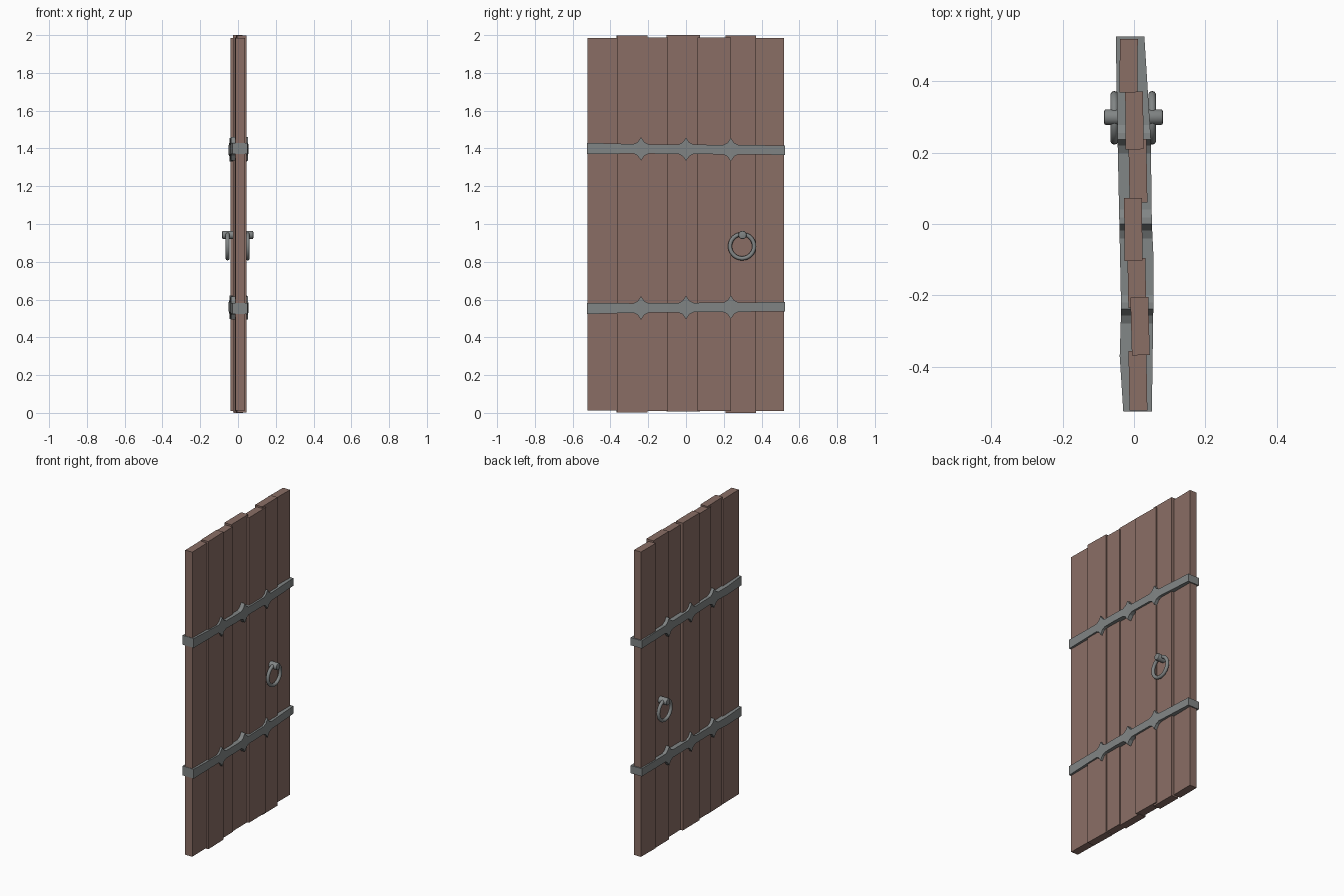
import bpy, bmesh, math
from mathutils import Matrix, Vector

cube = bpy.data.objects.get("Cube")
if cube:
    bpy.data.objects.remove(cube)


def material(name, color):
    mat = bpy.data.materials.new(name)
    mat.use_nodes = True
    mat.diffuse_color = color
    mat.node_tree.nodes["Principled BSDF"].inputs["Base Color"].default_value = color
    return mat


wood = material("brown wood", (0.254, 0.156, 0.130, 1))
iron = material("grey iron", (0.22, 0.235, 0.235, 1))


def finish(name, bm, mat, smooth=False):
    bmesh.ops.recalc_face_normals(bm, faces=bm.faces)
    mesh = bpy.data.meshes.new(name)
    bm.to_mesh(mesh)
    bm.free()
    mesh.materials.append(mat)
    obj = bpy.data.objects.new(name, mesh)
    bpy.context.collection.objects.link(obj)
    if smooth:
        bpy.ops.object.select_all(action="DESELECT")
        bpy.context.view_layer.objects.active = obj
        obj.select_set(True)
        bpy.ops.object.shade_smooth_by_angle(angle=math.radians(40))
    return obj


# Planks: y start, y end, x centre, bottom, top, slight twist in degrees
planks = [
    (-0.522, -0.355, 0.011, 0.012, 1.986, 1),
    (-0.367, -0.205, 0.017, 0.003, 1.997, 1.5),
    (-0.235, -0.095, 0.008, 0.010, 1.988, 1),
    (-0.103, 0.073, -0.002, 0.008, 2.000, 0.5),
    (0.060, 0.237, 0.011, 0.010, 1.987, 1),
    (0.209, 0.370, 0.001, 0.000, 1.998, 0.5),
    (0.368, 0.518, -0.015, 0.010, 1.986, -0.5),
]
for i, (y0, y1, x, z0, z1, twist) in enumerate(planks):
    bm = bmesh.new()
    bmesh.ops.create_cube(bm, size=1)
    place = (Matrix.Translation((x, (y0 + y1) / 2, (z0 + z1) / 2))
             @ Matrix.Rotation(math.radians(twist), 4, "Z")
             @ Matrix.Diagonal((0.05, y1 - y0, z1 - z0, 1)))
    bm.transform(place)
    finish(f"plank_{i + 1}", bm, wood)


# Straps: a band wrapped round the planks, with pointed flares on both faces
def interpolate(points, y):
    for (a, u), (b, v) in zip(points, points[1:]):
        if y <= b:
            return u + (v - u) * (y - a) / (b - a)
    return points[-1][1]


back_line = [(-0.525, -0.030), (-0.37, -0.040), (-0.24, -0.036), (0, -0.041),
             (0.24, -0.046), (0.525, -0.051)]
front_line = [(-0.525, 0.050), (-0.24, 0.054), (-0.1, 0.055), (0, 0.050),
              (0.24, 0.047), (0.525, 0.029)]
flare = [(-0.04, 0.025), (-0.018, 0.036), (0, 0.062), (0.018, 0.036), (0.04, 0.025)]
stations = [(-0.525, 0.030), (-0.37, 0.027), (-0.1, 0.025), (0.38, 0.025), (0.525, 0.025)]
stations += [(c + dy, h) for c in (-0.238, 0, 0.237) for dy, h in flare]
stations.sort()


def strap(name, z_start, z_end):
    bm = bmesh.new()
    rings = []
    for y, half in stations:
        z = z_start + (z_end - z_start) * (y + 0.525) / 1.05
        xb, xf = interpolate(back_line, y), interpolate(front_line, y)
        corners = ((xb, z - half), (xf, z - half), (xf, z + half), (xb, z + half))
        rings.append([bm.verts.new((cx, y, cz)) for cx, cz in corners])
    for a, b in zip(rings, rings[1:]):
        for k in range(4):
            n = (k + 1) % 4
            bm.faces.new((a[k], a[n], b[n], b[k]))
    bm.faces.new(rings[0])
    bm.faces.new(rings[-1])
    finish(name, bm, iron)


strap("upper_strap", 1.400, 1.391)
strap("lower_strap", 0.553, 0.562)


# Pull ring and rounded peg on each face
def pull_ring(name, x, y, z, major=0.064, minor=0.011, segments=32, sides=10):
    bm = bmesh.new()
    grid = []
    for i in range(segments):
        a = math.tau * i / segments
        out = Vector((0, math.cos(a), math.sin(a)))
        grid.append([bm.verts.new(Vector((x, y, z)) + out * (major + minor * math.cos(t))
                                  + Vector((minor * math.sin(t), 0, 0)))
                     for t in (math.tau * j / sides for j in range(sides))])
    for i in range(segments):
        a, b = grid[i], grid[(i + 1) % segments]
        for j in range(sides):
            n = (j + 1) % sides
            bm.faces.new((a[j], b[j], b[n], a[n]))
    finish(name, bm, iron, smooth=True)


def peg(name, side, tip):
    bm = bmesh.new()
    bmesh.ops.create_cone(bm, cap_ends=True, segments=16, radius1=0.022,
                          radius2=0.022, depth=tip)
    rim = [e for e in bm.edges if all(v.co.z > 0 for v in e.verts)]
    bmesh.ops.bevel(bm, geom=rim, offset=0.006, segments=2, affect="EDGES", profile=0.5)
    bm.transform(Matrix.Translation((side * tip / 2, 0.299, 0.942))
                 @ Matrix.Rotation(side * math.pi / 2, 4, "Y"))
    finish(name, bm, iron, smooth=True)


for label, side, ring_x, tip in (("left", 1, 0.051, 0.081), ("right", -1, -0.055, 0.084)):
    pull_ring(f"{label}_pull_ring", ring_x, 0.297, 0.882)
    peg(f"{label}_peg", side, tip)
